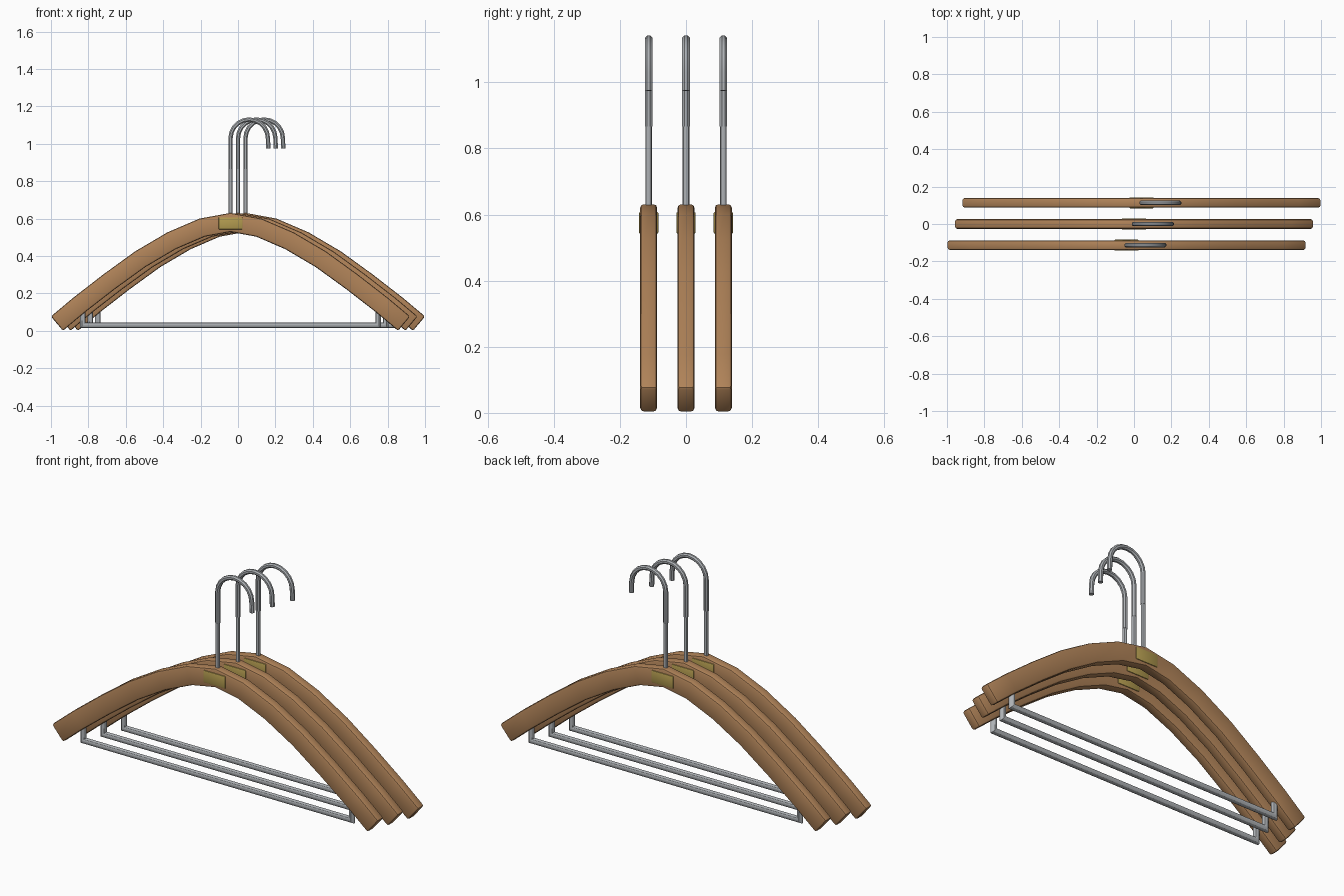
import bpy, bmesh, math
from mathutils import Vector

if "Cube" in bpy.data.objects:
    bpy.data.objects.remove(bpy.data.objects["Cube"])


def material(name, color):
    m = bpy.data.materials.new(name)
    m.diffuse_color = (*color, 1)
    m.use_nodes = True
    m.node_tree.nodes["Principled BSDF"].inputs["Base Color"].default_value = m.diffuse_color
    return m


wood = material("wood", (0.44, 0.23, 0.10))
brass = material("brass", (0.45, 0.33, 0.08))
steel = material("steel", (0.42, 0.44, 0.46))


def add_object(name, bm, mat, bevel=0):
    bmesh.ops.recalc_face_normals(bm, faces=bm.faces)
    mesh = bpy.data.meshes.new(name)
    bm.to_mesh(mesh)
    bm.free()
    mesh.materials.append(mat)
    ob = bpy.data.objects.new(name, mesh)
    bpy.context.collection.objects.link(ob)
    bpy.ops.object.select_all(action='DESELECT')
    bpy.context.view_layer.objects.active = ob
    ob.select_set(True)
    if bevel:
        mod = ob.modifiers.new("bevel", 'BEVEL')
        mod.width, mod.segments = bevel, 2
        mod.limit_method, mod.angle_limit = 'ANGLE', math.radians(50)
        bpy.ops.object.modifier_apply(modifier=mod.name)
    bpy.ops.object.shade_smooth_by_angle(angle=math.radians(30))
    return ob


def sweep(name, path, section, mat, bevel=0):
    """Sweep a section (in-plane, y) along an xz path with mitred corners."""
    bm = bmesh.new()
    pts = [Vector(p) for p in path]
    rings = []
    for i, p in enumerate(pts):
        a = (p - pts[i - 1]).normalized() if i else (pts[1] - p).normalized()
        b = (pts[i + 1] - p).normalized() if i < len(pts) - 1 else a
        t = (a + b).normalized()
        n = Vector((-t.y, t.x)) / t.dot(a)
        rings.append([bm.verts.new((p.x + n.x * u, v, p.y + n.y * u))
                      for u, v in section])
    k = len(section)
    for r, s in zip(rings, rings[1:]):
        for j in range(k):
            bm.faces.new((r[j], r[(j + 1) % k], s[(j + 1) % k], s[j]))
    bm.faces.new(rings[0])
    bm.faces.new(rings[-1])
    return add_object(name, bm, mat, bevel)


def circle(r, n):
    return [(r * math.cos(2 * math.pi * (i + 0.5) / n),
             r * math.sin(2 * math.pi * (i + 0.5) / n)) for i in range(n)]


# Curved wooden shoulders, mirrored about the middle
half = [(0, .58), (.152, .552), (.315, .482), (.483, .383),
        (.65, .262), (.81, .138), (.928, .039)]
arch = [(-x, z) for x, z in half[:0:-1]] + half
rect = [(.05, .0255), (-.05, .0255), (-.05, -.0255), (.05, -.0255)]
parts = [sweep("shoulder_arch", arch, rect, wood, .01)]

# Brass collar around the centre
plate = [(u * .65, v * 1.15) for u, v in rect]
parts.append(sweep("centre_plate", [(-.064, .575), (.064, .575)], plate, brass, .004))

# Thin stem and thicker curved hook
parts.append(sweep("hook_stem", [(0, .56), (0, .88)], circle(.0105, 12), steel))
bend = [(.1 - .1 * math.cos(math.pi * i / 10), 1.03 + .1 * math.sin(math.pi * i / 10))
        for i in range(11)]
parts.append(sweep("hook", [(0, .866)] + bend + [(.202, .975)], circle(.0125, 8), steel))

# Trouser bar with upright ends
parts.append(sweep("trouser_bar", [(-.79, .14), (-.79, .03), (.79, .03), (.79, .14)],
                   circle(.0155, 12), steel))

# Three staggered hangers sharing the same meshes
for n, (dx, dy) in enumerate([(-.04, -.113), (0, 0), (.04, .113)]):
    for part in parts:
        if n == 1:
            continue
        copy = part.copy()
        copy.name = part.name + ("_front" if n == 0 else "_back")
        copy.location = (dx, dy, 0)
        bpy.context.collection.objects.link(copy)
